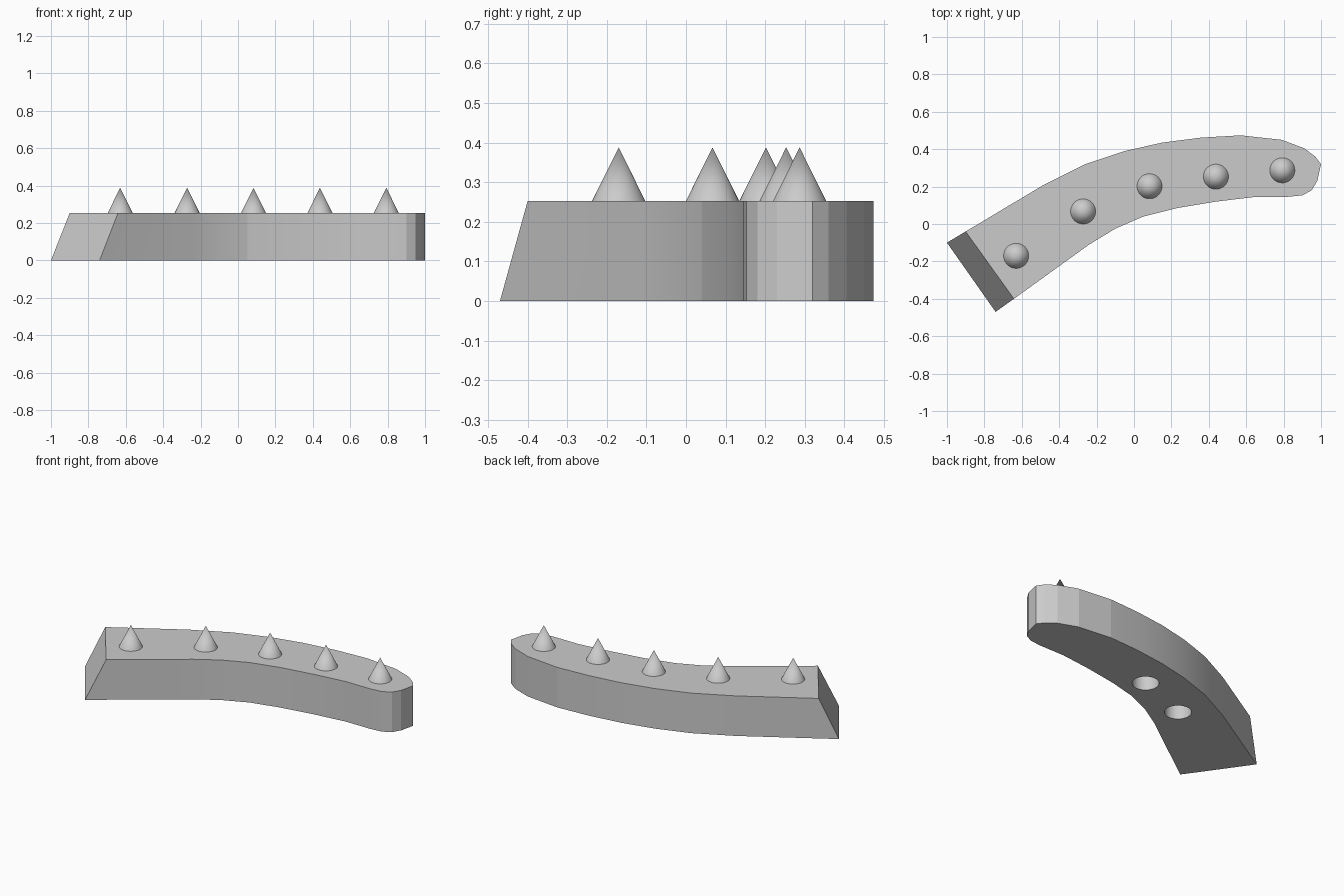
import bpy
import bmesh

cube = bpy.data.objects.get("Cube")
if cube:
    bpy.data.objects.remove(cube, do_unlink=True)

HEIGHT = 0.253
SPIKES = [(-0.63, -0.17), (-0.272, 0.067), (0.083, 0.202), (0.438, 0.253), (0.793, 0.287)]

grey = bpy.data.materials.new("plain grey")
grey.use_nodes = True
grey.diffuse_color = (0.6, 0.6, 0.6, 1)
grey.node_tree.nodes["Principled BSDF"].inputs["Base Color"].default_value = (0.6, 0.6, 0.6, 1)


def finish(obj, name, angle):
    obj.name = name
    obj.data.materials.clear()
    obj.data.materials.append(grey)
    bpy.ops.object.select_all(action="DESELECT")
    obj.select_set(True)
    bpy.context.view_layer.objects.active = obj
    bpy.ops.object.shade_smooth_by_angle(angle=angle)


# Curved bar: plan outline, starting and ending at the square end
outline = [
    (-1, -0.1), (-0.49, 0.205), (-0.26, 0.32), (-0.05, 0.39), (0.15, 0.435),
    (0.36, 0.462), (0.57, 0.474), (0.79, 0.45), (0.91, 0.405), (0.97, 0.36),
    (1, 0.32), (0.98, 0.23), (0.95, 0.18), (0.9, 0.153), (0.82, 0.145),
    (0.65, 0.145), (0.44, 0.12), (0.23, 0.085), (0.05, 0.04), (-0.1, -0.025),
    (-0.24, -0.11), (-0.74, -0.47),
]
# The square end leans inward at the top
top_outline = [(-0.9, -0.04)] + outline[1:-1] + [(-0.642, -0.4)]

bm = bmesh.new()
low = [bm.verts.new((x, y, 0)) for x, y in outline]
high = [bm.verts.new((x, y, HEIGHT)) for x, y in top_outline]
bm.faces.new(low)
bm.faces.new(high)
for i in range(len(low)):
    j = (i + 1) % len(low)
    bm.faces.new((low[i], low[j], high[j], high[i]))
bmesh.ops.recalc_face_normals(bm, faces=bm.faces)
mesh = bpy.data.meshes.new("curved_bar")
bm.to_mesh(mesh)
bm.free()
bar = bpy.data.objects.new("curved_bar", mesh)
bpy.context.collection.objects.link(bar)
mesh.materials.append(grey)

# Two blind round holes in the underside
for x, y in SPIKES[1:3]:
    bpy.ops.mesh.primitive_cylinder_add(vertices=48, radius=0.077, depth=0.4, location=(x, y, 0))
    cutter = bpy.context.object
    cutter.name = "hole_cutter"
    cutter.hide_render = True
    cutter.data.materials.append(grey)
    bpy.context.view_layer.objects.active = bar
    cut = bar.modifiers.new("hole", "BOOLEAN")
    cut.operation = "DIFFERENCE"
    cut.solver = "EXACT"
    cut.object = cutter
    bpy.ops.object.modifier_apply(modifier=cut.name)
    bpy.data.objects.remove(cutter, do_unlink=True)
finish(bar, "curved_bar", 0.15)

# Row of conical spikes on top
for n, (x, y) in enumerate(SPIKES, 1):
    bpy.ops.mesh.primitive_cone_add(vertices=48, radius1=0.067, radius2=0, depth=0.135,
                                    location=(x, y, HEIGHT + 0.0675))
    finish(bpy.context.object, f"spike_{n}", 0.6)
